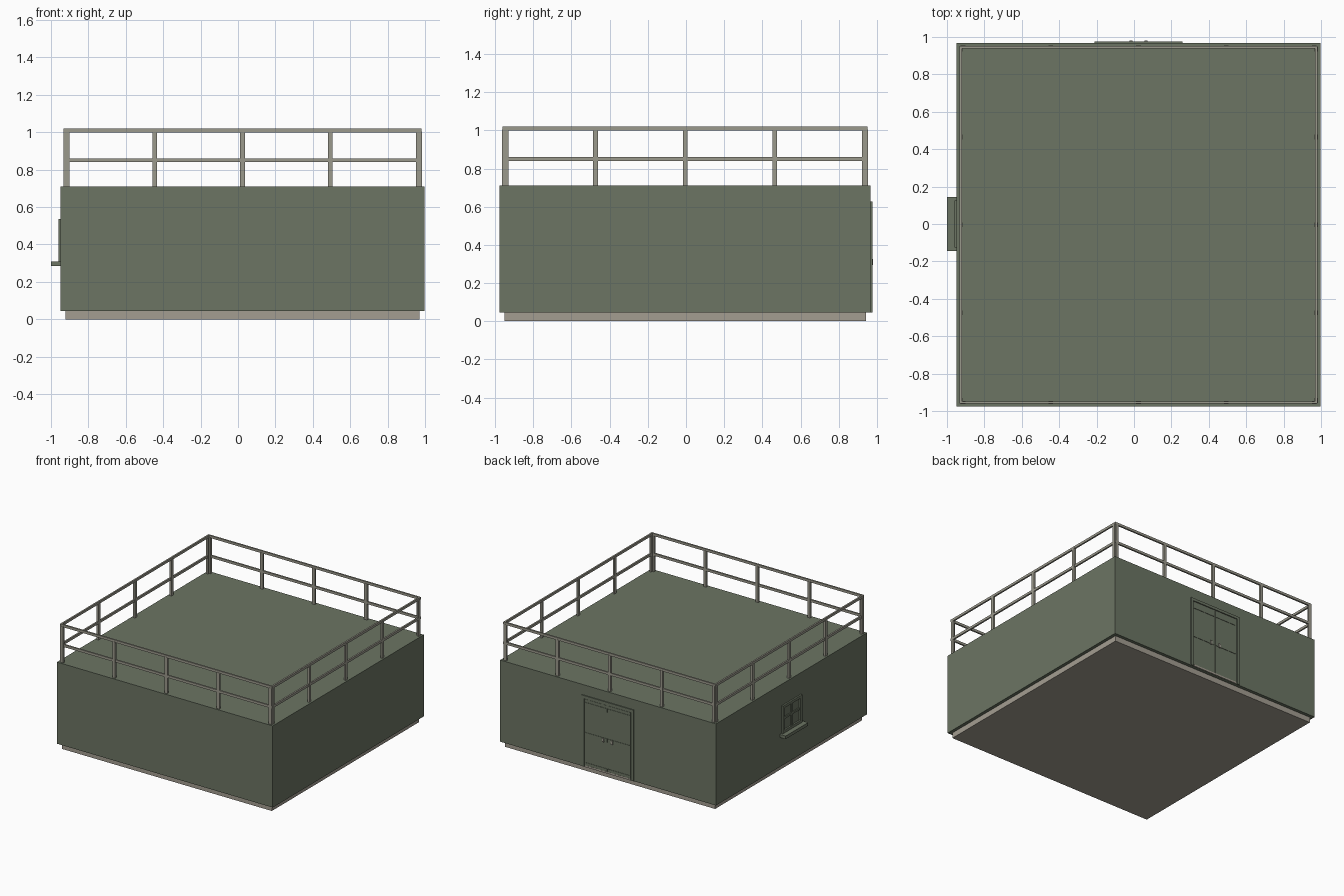
import bpy

if "Cube" in bpy.data.objects:
    bpy.data.objects.remove(bpy.data.objects["Cube"])


def mat(name, rgb):
    m = bpy.data.materials.new(name)
    m.diffuse_color = (*rgb, 1)
    m.use_nodes = True
    m.node_tree.nodes["Principled BSDF"].inputs["Base Color"].default_value = m.diffuse_color
    return m


GREEN = mat("olive green", (0.150, 0.178, 0.126))
BEIGE = mat("concrete beige", (0.37, 0.34, 0.285))
RAIL = mat("rail grey", (0.33, 0.32, 0.265))


def box(name, x0, x1, y0, y1, z0, z1, m):
    bpy.ops.mesh.primitive_cube_add(size=1, location=((x0 + x1) / 2, (y0 + y1) / 2, (z0 + z1) / 2))
    o = bpy.context.object
    o.name = name
    o.scale = (x1 - x0, y1 - y0, z1 - z0)
    bpy.ops.object.transform_apply(location=False, rotation=False, scale=True)
    o.data.materials.append(m)
    return o


# Building block on a slightly inset foundation
X0, X1, Y0, Y1 = -0.948, 0.997, -0.977, 0.968
box("foundation", X0 + 0.026, X1 - 0.026, Y0 + 0.026, Y1 - 0.026, 0, 0.045, BEIGE)
box("building_walls", X0, X1, Y0, Y1, 0.045, 0.71, GREEN)

# Roof railing: flat rails with five posts on each side
I, T, W = 0.016, 0.013, 0.025
rx0, rx1, ry0, ry1 = X0 + I, X1 - I, Y0 + I, Y1 - I
for z0, z1 in ((0.84, 0.86), (1.0, 1.02)):
    for y in (ry0, ry1 - T):
        box("rail_along_x", rx0, rx1, y, y + T, z0, z1, RAIL)
    for x in (rx0, rx1 - T):
        box("rail_along_y", x, x + T, ry0 + T, ry1 - T, z0, z1, RAIL)
E = 0.002  # posts are a little thicker than the rails
for i in range(5):
    px = rx0 + 0.005 + (rx1 - rx0 - W - 0.01) * i / 4
    py = ry0 + 0.005 + (ry1 - ry0 - W - 0.01) * i / 4
    for y in (ry0, ry1 - T):
        box("post_x_side", px, px + W, y - E, y + T + E, 0.71, 1.005, RAIL)
    for x in (rx0, rx1 - T):
        box("post_y_side", x - E, x + T + E, py, py + W, 0.71, 1.005, RAIL)

# Double door on the back wall
cx, hw, zb, zt = 0.025, 0.235, 0.047, 0.627
for s in (-1, 1):
    a, b = sorted((cx + s * hw, cx + s * (hw - 0.022)))
    box("door_jamb", a, b, Y1, Y1 + 0.008, zb, zt, GREEN)
    a, b = sorted((cx + s * 0.004, cx + s * (hw - 0.03)))
    box("door_leaf", a, b, Y1, Y1 + 0.002, zb, zt - 0.03, GREEN)
    for z in (0.055, 0.30, 0.545):
        box("door_crossbar", a, b, Y1, Y1 + 0.005, z, z + 0.028, GREEN)
    h = cx + s * 0.04
    box("door_handle", h - 0.008, h + 0.008, Y1, Y1 + 0.012, 0.295, 0.325, RAIL)
box("door_lintel", cx - hw, cx + hw, Y1, Y1 + 0.008, zt - 0.022, zt, GREEN)
box("door_threshold", cx - hw + 0.03, cx + hw - 0.03, Y1, Y1 + 0.006, 0.046, 0.06, BEIGE)

# Window on the left wall: frame, cross bars and projecting sill
wx, wy, wz0, wz1, f = X0 - 0.013, 0.125, 0.31, 0.535, 0.022
for s in (-1, 1):
    a, b = sorted((s * wy, s * (wy - f)))
    box("window_jamb", wx, X0, a, b, wz0, wz1, GREEN)
for z in (wz0, wz1 - f):
    box("window_rail", wx, X0, -wy + f, wy - f, z, z + f, GREEN)
box("window_mullion", wx + 0.003, X0, -0.009, 0.009, wz0 + f, wz1 - f, GREEN)
box("window_transom", wx + 0.004, X0, -wy + f, wy - f, 0.42, 0.436, GREEN)
box("window_sill", -1.0, X0, -0.145, 0.145, 0.285, 0.31, GREEN)
